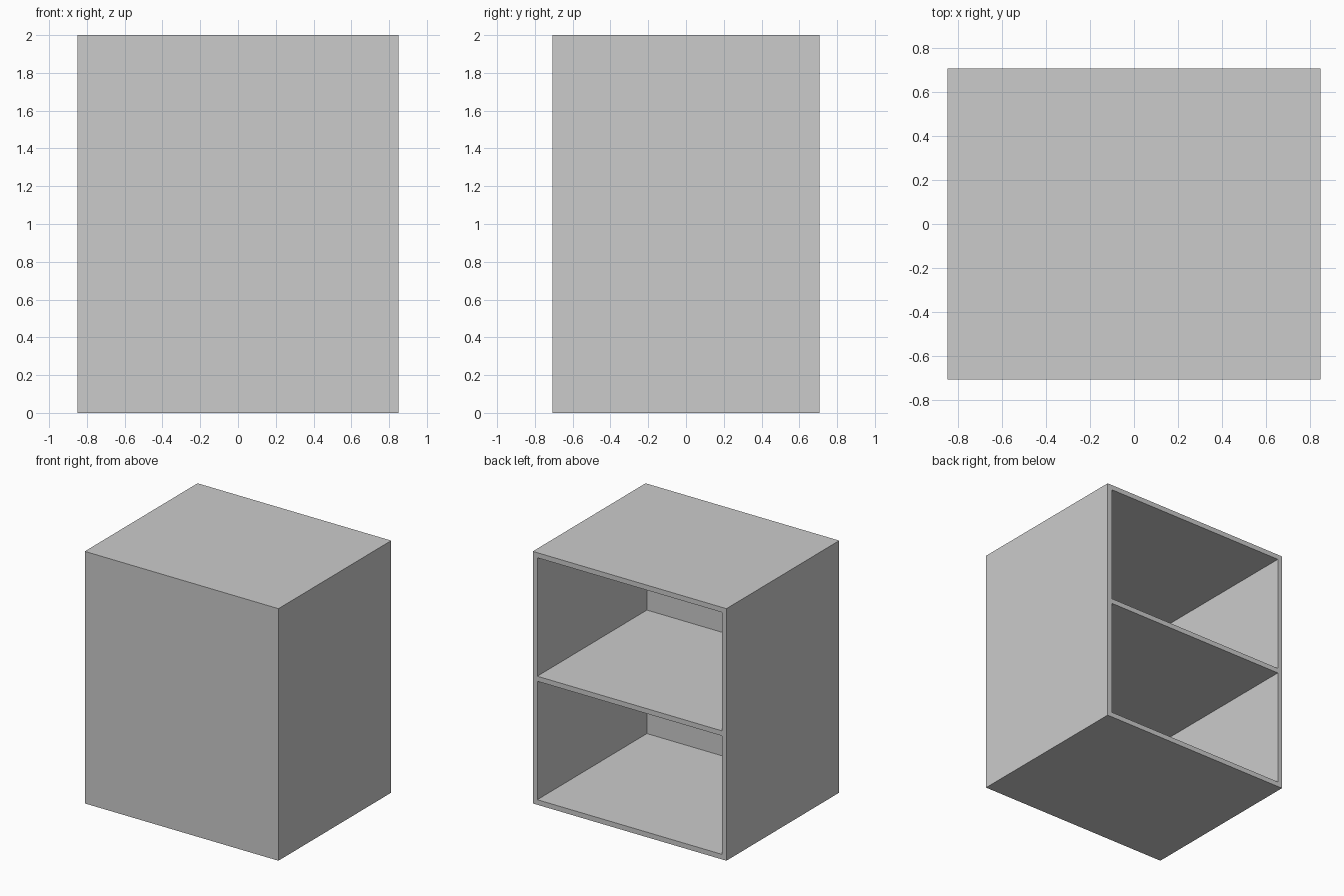
import bpy, bmesh
from mathutils import Matrix, Vector

if "Cube" in bpy.data.objects:
    bpy.data.objects.remove(bpy.data.objects["Cube"])

W, D, H = 1.70, 1.414, 2.0   # outer size
T = 0.04                     # board thickness

bm = bmesh.new()

# Outer carcass block
bmesh.ops.create_cube(bm, size=1.0,
                      matrix=Matrix.Translation((0, 0, H / 2)) @ Matrix.Diagonal((W, D, H, 1)))


def on_back(face):
    return face.calc_center_median().y > D / 2 - 1e-4


def score_back(point, normal):
    """Cut a line across the open (+y) face only."""
    faces = [f for f in bm.faces if on_back(f)]
    edges = list({e for f in faces for e in f.edges})
    verts = list({v for f in faces for v in f.verts})
    bmesh.ops.bisect_plane(bm, geom=verts + edges + faces, plane_co=point, plane_no=normal)


# Outlines of the side boards, base, middle shelf and top
for x in (-W / 2 + T, W / 2 - T):
    score_back(Vector((x, 0, 0)), Vector((1, 0, 0)))
for z in (T, H / 2 - T / 2, H / 2 + T / 2, H - T):
    score_back(Vector((0, 0, z)), Vector((0, 0, 1)))

# Push the two compartments in, leaving the closed front panel
pockets = [f for f in bm.faces if on_back(f)
           and abs(f.calc_center_median().x) < 0.1
           and f.calc_area() > 0.5]
bmesh.ops.inset_individual(bm, faces=pockets, thickness=0.0, depth=-(D - T))

bmesh.ops.remove_doubles(bm, verts=bm.verts, dist=1e-5)
bmesh.ops.recalc_face_normals(bm, faces=bm.faces)

mesh = bpy.data.meshes.new("shelf_cabinet")
bm.to_mesh(mesh)
bm.free()
bpy.context.collection.objects.link(bpy.data.objects.new("shelf_cabinet", mesh))
